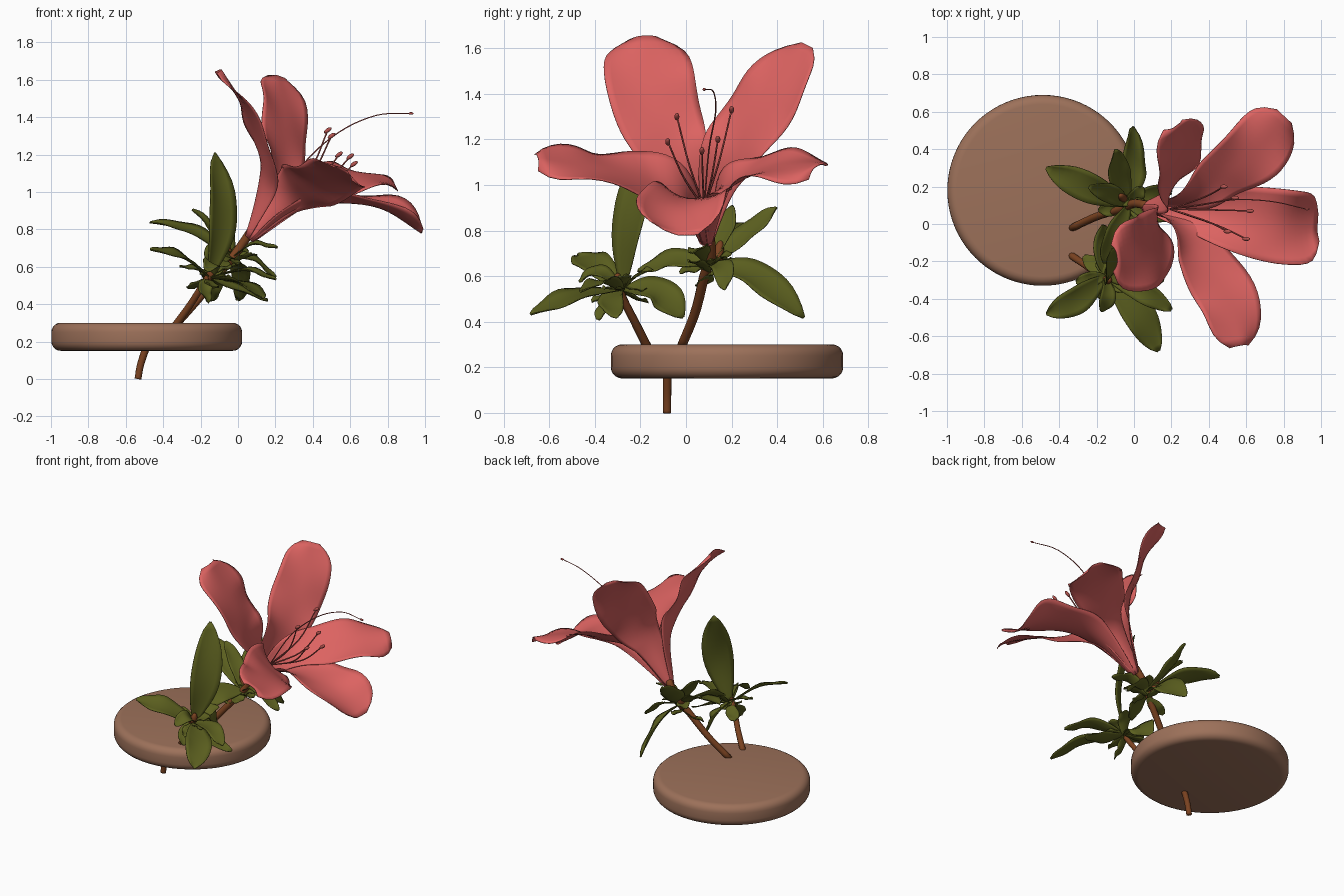
import bpy, bmesh, math, random
from mathutils import Vector as V

random.seed(4)
cube = bpy.data.objects.get("Cube")
if cube:
    bpy.data.objects.remove(cube)


def material(name, rgb):
    m = bpy.data.materials.new(name)
    m.use_nodes = True
    m.diffuse_color = (*rgb, 1)
    b = m.node_tree.nodes["Principled BSDF"]
    b.inputs["Base Color"].default_value = (*rgb, 1)
    b.inputs["Roughness"].default_value = 0.7
    return m


PINK = material("coral_pink", (0.72, 0.125, 0.12))
ROSE = material("stamen_rose", (0.47, 0.09, 0.08))
GREEN = material("leaf_green", (0.108, 0.118, 0.014))
BARK = material("bark_brown", (0.2, 0.056, 0.015))
CLAY = material("clay_tan", (0.335, 0.165, 0.102))


def finish(name, bm, mat):
    bmesh.ops.recalc_face_normals(bm, faces=bm.faces)
    me = bpy.data.meshes.new(name)
    bm.to_mesh(me)
    bm.free()
    me.materials.append(mat)
    for f in me.polygons:
        f.use_smooth = True
    ob = bpy.data.objects.new(name, me)
    bpy.context.collection.objects.link(ob)
    return ob


def spline(pts, t):
    """Catmull-Rom point at t in 0..1."""
    p = [V(q) for q in pts]
    p = [2 * p[0] - p[1]] + p + [2 * p[-1] - p[-2]]
    u = t * (len(p) - 3)
    i = min(int(u), len(p) - 4)
    u -= i
    a, b, c, d = p[i:i + 4]
    return 0.5 * (2 * b + (c - a) * u + (2 * a - 5 * b + 4 * c - d) * u * u
                  + (3 * b - a - 3 * c + d) * u ** 3)


def tangent(pts, t):
    return (spline(pts, min(t + 0.02, 1)) - spline(pts, max(t - 0.02, 0))).normalized()


def blade(name, pts, width, normal, cup, ripple, mat, rows=20, cols=8):
    """Sheet along a midline; width, normal and cup are functions of t."""
    bm = bmesh.new()
    grid = []
    phase = random.uniform(0, 6)
    for r in range(rows + 1):
        t = r / rows
        c, tan = spline(pts, t), tangent(pts, t)
        n = normal(t, c)
        n = (n - tan * n.dot(tan)).normalized()
        side = tan.cross(n)
        row = []
        for k in range(cols + 1):
            s = 2 * k / cols - 1
            wave = ripple * t * s * abs(s) * math.sin(t * 14 + phase + s)
            row.append(bm.verts.new(c + side * s * width(t)
                                    + n * (cup(t) * s * s * width(t) + wave)))
        grid.append(row)
    for a, b in zip(grid, grid[1:]):
        for k in range(cols):
            bm.faces.new((a[k], a[k + 1], b[k + 1], b[k]))
    ob = finish(name, bm, mat)
    mod = ob.modifiers.new("thickness", "SOLIDIFY")
    mod.thickness, mod.offset = 0.004, 0


def tube(name, pts, r0, r1, mat, rows=14, sides=10):
    bm = bmesh.new()
    rings = []
    for r in range(rows + 1):
        t = r / rows
        c, tan = spline(pts, t), tangent(pts, t)
        x = tan.cross(V((0.1, 1, 0.2))).normalized()
        y = tan.cross(x)
        rad = r0 + (r1 - r0) * t
        rings.append([bm.verts.new(c + rad * (x * math.cos(a) + y * math.sin(a)))
                      for a in (k * math.tau / sides for k in range(sides))])
    for a, b in zip(rings, rings[1:]):
        for k in range(sides):
            j = (k + 1) % sides
            bm.faces.new((a[k], a[j], b[j], b[k]))
    bm.faces.new(rings[0])
    bm.faces.new(rings[-1])
    finish(name, bm, mat)


def ellipsoid(name, loc, direction, radius, length, mat):
    bm = bmesh.new()
    bmesh.ops.create_uvsphere(bm, u_segments=10, v_segments=8, radius=1)
    bmesh.ops.scale(bm, vec=(radius, radius, length), verts=bm.verts)
    ob = finish(name, bm, mat)
    ob.location = loc
    ob.rotation_euler = V(direction).to_track_quat('Z', 'Y').to_euler()


# Round base slab
bm = bmesh.new()
bmesh.ops.create_cone(bm, cap_ends=True, segments=80, radius1=0.51, radius2=0.51, depth=0.15)
slab = finish("base_slab", bm, CLAY)
slab.location = (-0.488, 0.18, 0.226)
bev = slab.modifiers.new("rounded_rim", "BEVEL")
bev.width, bev.segments, bev.limit_method = 0.05, 5, 'ANGLE'

# Stems and the peg below the slab
tube("peg", [(-0.535, -0.083, 0), (-0.52, -0.083, 0.08), (-0.48, -0.083, 0.2)], 0.018, 0.02, BARK)
tube("side_stem", [(-0.34, -0.165, 0.28), (-0.26, -0.22, 0.39), (-0.19, -0.275, 0.5),
                   (-0.14, -0.3, 0.58)], 0.02, 0.016, BARK)
tube("flower_stem", [(-0.34, -0.025, 0.28), (-0.2, 0.04, 0.44), (-0.07, 0.08, 0.6),
                     (0.0, 0.11, 0.69), (0.07, 0.1, 0.79)], 0.02, 0.024, BARK)
ellipsoid("side_bud", (-0.14, -0.3, 0.57), (0.2, 0, 1), 0.022, 0.045, BARK)
ellipsoid("flower_bud", (-0.06, 0.14, 0.69), (-0.2, 0.2, 1), 0.024, 0.07, BARK)

# Petals: midline, half widths, facing direction at the tip
BASE, AXIS = V((0.06, 0.09, 0.75)), V((0.66, -0.05, 0.75)).normalized()


def inward(p):
    return BASE + AXIS * (p - BASE).dot(AXIS) - p


def petal(name, pts, widths, face, cup_end=-0.12):
    pts = [BASE - inward(V(pts[0])).normalized() * 0.025] + pts
    face = V(face).normalized()

    def width(t):
        w = spline([(x, 0, 0) for x in widths], t).x
        e = max(0, (t - 0.8) / 0.2)
        return w * max(0.4, math.sqrt(max(0, 1 - e ** 4)))

    def normal(t, p):
        b = min(1, max(0, (t - 0.3) / 0.5))
        return inward(p).normalized() * (1 - b) + face * b

    blade(name, pts, width, normal, lambda t: 0.38 + (cup_end - 0.38) * t, 0.03, PINK, 28, 12)


petal("upper_right_petal", [(0.13, 0.0, 1.03), (0.12, -0.09, 1.22), (0.045, -0.155, 1.43),
                            (-0.09, -0.18, 1.655)], [0.025, 0.11, 0.18, 0.2, 0.18], (0.95, 0.12, 0.25))
petal("upper_left_petal", [(0.17, 0.15, 1.03), (0.23, 0.24, 1.2), (0.25, 0.37, 1.4),
                           (0.22, 0.52, 1.62)], [0.025, 0.1, 0.165, 0.18, 0.14], (0.66, -0.7, 0.1))
petal("lower_left_petal", [(0.29, 0.14, 0.97), (0.45, 0.25, 1.04), (0.64, 0.39, 1.08),
                           (0.81, 0.57, 1.08)], [0.025, 0.1, 0.15, 0.18, 0.15], (0.4, -0.05, 0.9))
petal("lower_right_petal", [(0.24, 0.0, 0.96), (0.35, -0.16, 1.02), (0.49, -0.38, 1.07),
                            (0.57, -0.65, 1.12)], [0.025, 0.1, 0.17, 0.175, 0.15], (0.38, 0.25, 0.88))
petal("bottom_petal", [(0.3, 0.06, 0.89), (0.52, 0.03, 0.94), (0.77, -0.01, 0.91),
                       (0.98, -0.02, 0.78)], [0.025, 0.1, 0.17, 0.2, 0.18], (0.4, -0.08, 0.9), 0.3)

# Stamens and pistil
for i, tip in enumerate([(0.48, 0.2, 1.33), (0.5, -0.04, 1.3), (0.54, 0.14, 1.2),
                         (0.6, -0.08, 1.19), (0.62, 0.07, 1.15)]):
    tip = V(tip)
    root = BASE + AXIS * 0.2
    mid = root.lerp(tip, 0.55) + V((0.03, 0, -0.03))
    tube(f"stamen_{i}", [root, mid, tip], 0.005, 0.004, ROSE, 10, 6)
    ellipsoid(f"anther_{i}", tip, (0.7, 0, 0.5), 0.011, 0.024, ROSE)
tube("pistil", [BASE + AXIS * 0.2, (0.35, 0.1, 1.15), (0.54, 0.13, 1.32), (0.74, 0.12, 1.41),
                (0.92, 0.08, 1.42)], 0.004, 0.0025, ROSE, 20, 6)
ellipsoid("stigma", (0.925, 0.08, 1.42), (1, 0, 0), 0.007, 0.013, ROSE)


# Leaves
def leaf(name, pts, half, face):
    blade(name, pts, lambda t: 0.008 + half * math.sin(math.pi * t ** 1.15) ** 0.75 * (t < 1),
          lambda t, p: V(face), lambda t: 0.2, 0.008, GREEN, 14, 6)


SIDE, MAIN = V((-0.15, -0.28, 0.54)), V((-0.03, 0.1, 0.65))
leaf("tall_leaf", [SIDE, (-0.09, -0.24, 0.86), (-0.12, -0.14, 1.21)], 0.092, (0.7, -0.75, 0.1))
# origin, middle, tip, half width, tilt of the face towards +x
big_leaves = [
    (SIDE, (-0.3, -0.4, 0.65), (-0.47, -0.48, 0.69), 0.07, 0.2),
    (SIDE, (0.02, -0.48, 0.51), (0.13, -0.68, 0.43), 0.08, 0.5),
    (SIDE, (0.04, -0.36, 0.58), (0.2, -0.46, 0.53), 0.05, 0.4),
    (SIDE, (-0.16, -0.13, 0.53), (-0.15, -0.01, 0.42), 0.08, 0.7),
    (SIDE, (-0.06, -0.33, 0.5), (0.16, -0.3, 0.42), 0.05, 0.4),
    (SIDE, (-0.14, -0.38, 0.62), (-0.17, -0.47, 0.58), 0.04, 0.5),
    (SIDE, (-0.18, -0.34, 0.48), (-0.16, -0.39, 0.41), 0.035, 0.5),
    (MAIN, (-0.25, 0.2, 0.79), (-0.47, 0.3, 0.84), 0.075, 0.2),
    (MAIN, (-0.01, 0.3, 0.6), (0.0, 0.52, 0.42), 0.08, 0.65),
    (MAIN, (-0.08, 0.25, 0.77), (-0.1, 0.4, 0.9), 0.06, 0.6),
    (MAIN, (0.08, 0.06, 0.72), (0.21, 0.03, 0.7), 0.035, 0.3),
    (MAIN, (-0.1, -0.05, 0.67), (-0.16, -0.21, 0.62), 0.065, 0.6),
    (MAIN, (0.08, 0.16, 0.64), (0.2, 0.17, 0.54), 0.04, 0.4),
    (MAIN, (-0.12, 0.16, 0.78), (-0.24, 0.2, 0.91), 0.045, 0.4),
]
for i, (root, mid, tip, half, tilt) in enumerate(big_leaves):
    leaf(f"leaf_{i}", [root, mid, tip], half, (tilt, -0.3, 1))

# Rosettes of short young leaves around each shoot
for label, root in (("side", SIDE), ("main", MAIN)):
    for k in range(7):
        a = k * 2.4
        out = V((math.cos(a), math.sin(a), 0))
        reach = random.uniform(0.1, 0.17)
        rise = random.uniform(-0.07, 0.12)
        start = root + V((0, 0, random.uniform(-0.05, 0.03)))
        leaf(f"{label}_young_leaf_{k}", [start, start + out * reach * 0.5 + V((0, 0, rise * 0.7)),
                                         start + out * reach + V((0, 0, rise))], 0.035,
             V((0.4, -0.2, 1)) - out * 0.3)
